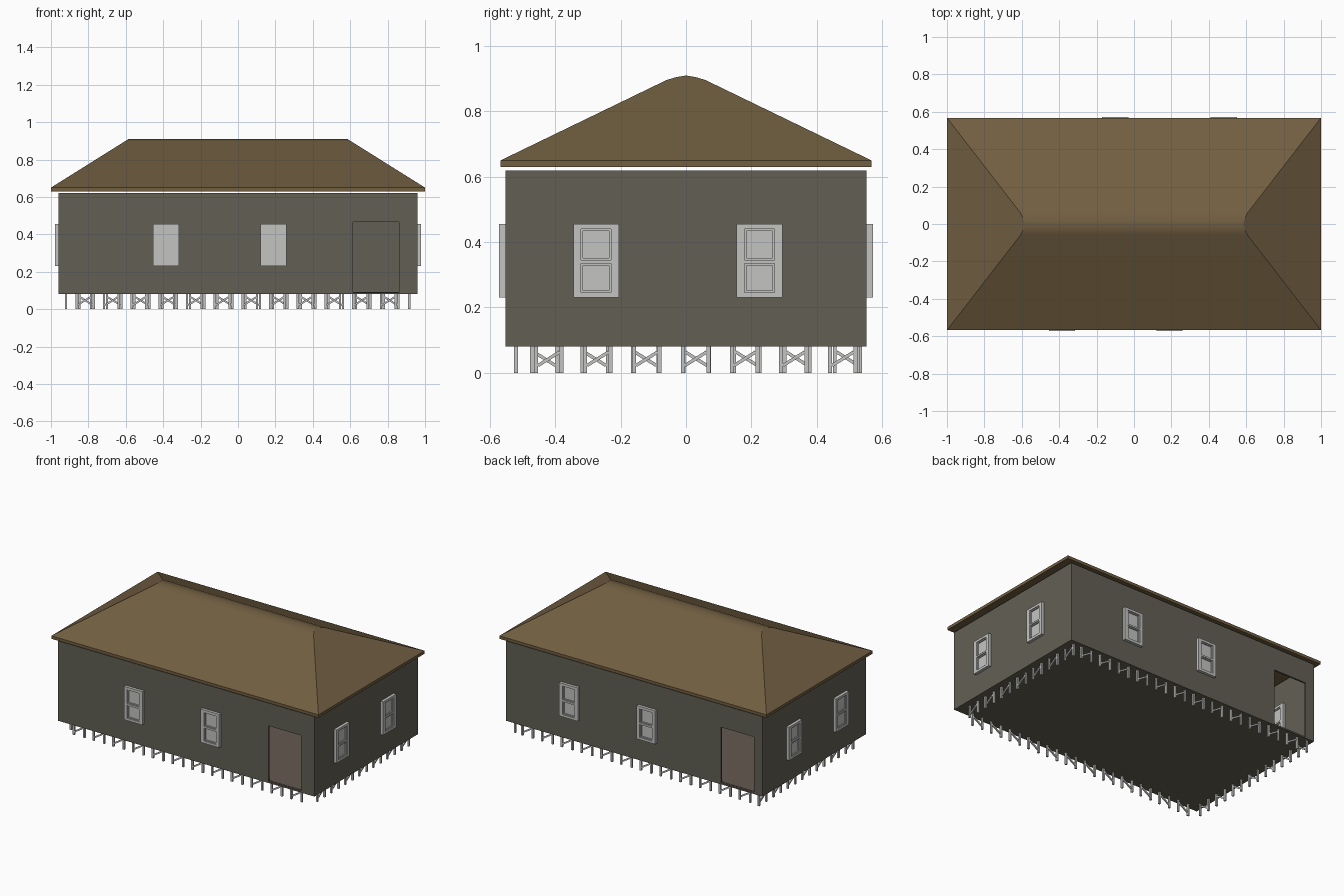
import bpy, bmesh, math
from mathutils import Matrix, Vector

if "Cube" in bpy.data.objects:
    bpy.data.objects.remove(bpy.data.objects["Cube"])

HX, HY = 0.96, 0.553          # outer wall half sizes
FLOOR, SLAB, TOP = 0.08, 0.09, 0.62
T = 0.012                     # wall thickness


def material(name, rgb):
    m = bpy.data.materials.new(name)
    m.diffuse_color = (*rgb, 1)
    m.use_nodes = True
    m.node_tree.nodes["Principled BSDF"].inputs["Base Color"].default_value = m.diffuse_color
    return m


WALL = material("wall_grey", (0.122, 0.115, 0.088))
ROOF = material("roof_brown", (0.165, 0.112, 0.053))
TRIM = material("light_grey", (0.55, 0.55, 0.54))
PLANK = material("floor_brown", (0.125, 0.098, 0.08))


def finish(name, bm, mat):
    bmesh.ops.recalc_face_normals(bm, faces=bm.faces)
    me = bpy.data.meshes.new(name)
    bm.to_mesh(me)
    bm.free()
    me.materials.append(mat)
    ob = bpy.data.objects.new(name, me)
    bpy.context.collection.objects.link(ob)
    return ob


def add_box(bm, lo, hi, matrix=Matrix()):
    lo, hi = Vector(lo), Vector(hi)
    size = Matrix.Diagonal((*(hi - lo), 1))
    bmesh.ops.create_cube(bm, size=1, matrix=matrix @ Matrix.Translation((lo + hi) / 2) @ size)


def box(name, lo, hi, mat):
    bm = bmesh.new()
    add_box(bm, lo, hi)
    return finish(name, bm, mat)


def prism(name, outline, y0, y1, mat):
    """Extrude an (x, z) outline along y."""
    bm = bmesh.new()
    face = bm.faces.new([bm.verts.new((x, y0, z)) for x, z in outline])
    ext = bmesh.ops.extrude_face_region(bm, geom=[face])["geom"]
    verts = [v for v in ext if isinstance(v, bmesh.types.BMVert)]
    bmesh.ops.translate(bm, vec=(0, y1 - y0, 0), verts=verts)
    return finish(name, bm, mat)


# floor slab with a thin brown covering
box("floor_slab", (-HX, -HY, FLOOR), (HX, HY, SLAB), WALL)
box("floor_covering", (-HX + T, -HY + T, SLAB), (HX - T, HY - T, SLAB + 0.002), PLANK)


# long walls with an open doorway notch, then the plain end walls
def door_wall(name, d0, d1, y0, y1):
    outline = [(-HX, SLAB), (d0, SLAB), (d0, 0.467), (d1, 0.467), (d1, SLAB),
               (HX, SLAB), (HX, TOP), (-HX, TOP)]
    prism(name, outline, y0, y1, WALL)


door_wall("front_wall", 0.615, 0.86, -HY, -HY + T)
door_wall("back_wall", -0.895, -0.65, HY - T, HY)
for name, s in (("left_wall", -1), ("right_wall", 1)):
    xs = sorted((s * HX, s * (HX - T)))
    box(name, (xs[0], -HY + T, SLAB), (xs[1], HY - T, TOP), WALL)


# double-pane window, built facing -y
def window(name, x, y, angle):
    m = Matrix.Translation((x, y, 0)) @ Matrix.Rotation(math.radians(angle), 4, 'Z')
    bm = bmesh.new()
    z0, z1, w, o = 0.23, 0.456, 0.07, 0.046
    for s in (-1, 1):
        xs = sorted((s * w, s * o))
        add_box(bm, (xs[0], -0.019, z0), (xs[1], 0.03, z1), m)
    for a, b in ((z0, 0.246), (0.335, 0.345), (0.44, z1)):
        add_box(bm, (-o, -0.019, a), (o, 0.03, b), m)
    for a, b in ((0.246, 0.335), (0.345, 0.44)):
        r = 0.006                                   # narrow sash step round each pane
        for s in (-1, 1):
            xs = sorted((s * o, s * (o - r)))
            add_box(bm, (xs[0], -0.013, a), (xs[1], 0.025, b), m)
        add_box(bm, (-o + r, -0.013, a), (o - r, 0.025, a + r), m)
        add_box(bm, (-o + r, -0.013, b - r), (o - r, 0.025, b), m)
        add_box(bm, (-o + r, -0.006, a + r), (o - r, 0.02, b - r), m)
    finish(name, bm, TRIM)


for i, x in enumerate((-0.385, 0.19)):
    window(f"front_window_{i + 1}", x, -HY, 0)
for i, x in enumerate((-0.10, 0.48)):
    window(f"back_window_{i + 1}", x, HY, 180)
for i, y in enumerate((-0.275, 0.225)):
    window(f"right_window_{i + 1}", HX, y, 90)
    window(f"left_window_{i + 1}", -HX, y, -90)


# hipped roof with a softly rounded ridge over a thin eave slab
def roof():
    base, eave, ridge = 0.63, 0.65, 0.91
    profile = [(-0.568, base), (-0.568, eave), (-0.06, 0.896), (-0.03, 0.905), (0, ridge)]
    profile += [(-y, z) for y, z in reversed(profile[:-1])]
    bm = bmesh.new()
    ends = []
    for s in (-1, 1):
        ends.append([bm.verts.new((s * (1 - 0.415 * max(0, z - eave) / (ridge - eave)), y, z))
                     for y, z in profile])
    n = len(profile)
    for i in range(n):
        j = (i + 1) % n
        bm.faces.new((ends[0][i], ends[0][j], ends[1][j], ends[1][i]))
    for e in ends:
        bm.faces.new(e[1:-1])                       # sloping hip
        bm.faces.new((e[0], e[1], e[-2], e[-1]))    # eave edge
    ob = finish("roof", bm, ROOF)
    bpy.context.view_layer.objects.active = ob
    ob.select_set(True)
    bpy.ops.object.shade_smooth_by_angle(angle=math.radians(25))
    wn = ob.modifiers.new("weighted_normals", 'WEIGHTED_NORMAL')
    wn.keep_sharp = True


roof()


# rows of short stilts: pairs of posts joined by a diagonal brace
def stilt_row(name, centres, place, flip):
    bm = bmesh.new()
    h, p = 0.039, 0.006
    for c in centres:
        m = place(c)
        for s in (-1, 1):
            add_box(bm, (s * h - p, -p, 0), (s * h + p, p, FLOOR), m)
        tilt = Matrix.Translation((0, 0, 0.043)) @ Matrix.Rotation(flip * math.radians(-32), 4, 'Y')
        add_box(bm, (-h, -0.004, -0.005), (h, 0.004, 0.005), m @ tilt)
    finish(name, bm, TRIM)


long_row = [-0.825 + 0.148 * i for i in range(12)]
short_row = [0.03 + 0.15 * i for i in range(-3, 4)]
turn = Matrix.Rotation(math.radians(90), 4, 'Z')
stilt_row("front_stilts", long_row, lambda c: Matrix.Translation((c, -0.52, 0)), 1)
stilt_row("back_stilts", [c + 0.015 for c in long_row],
          lambda c: Matrix.Translation((c, 0.525, 0)), -1)
stilt_row("right_stilts", short_row, lambda c: Matrix.Translation((0.915, c, 0)) @ turn, 1)
stilt_row("left_stilts", [c * 1.03 for c in short_row],
          lambda c: Matrix.Translation((-0.92, c, 0)) @ turn, -1)
